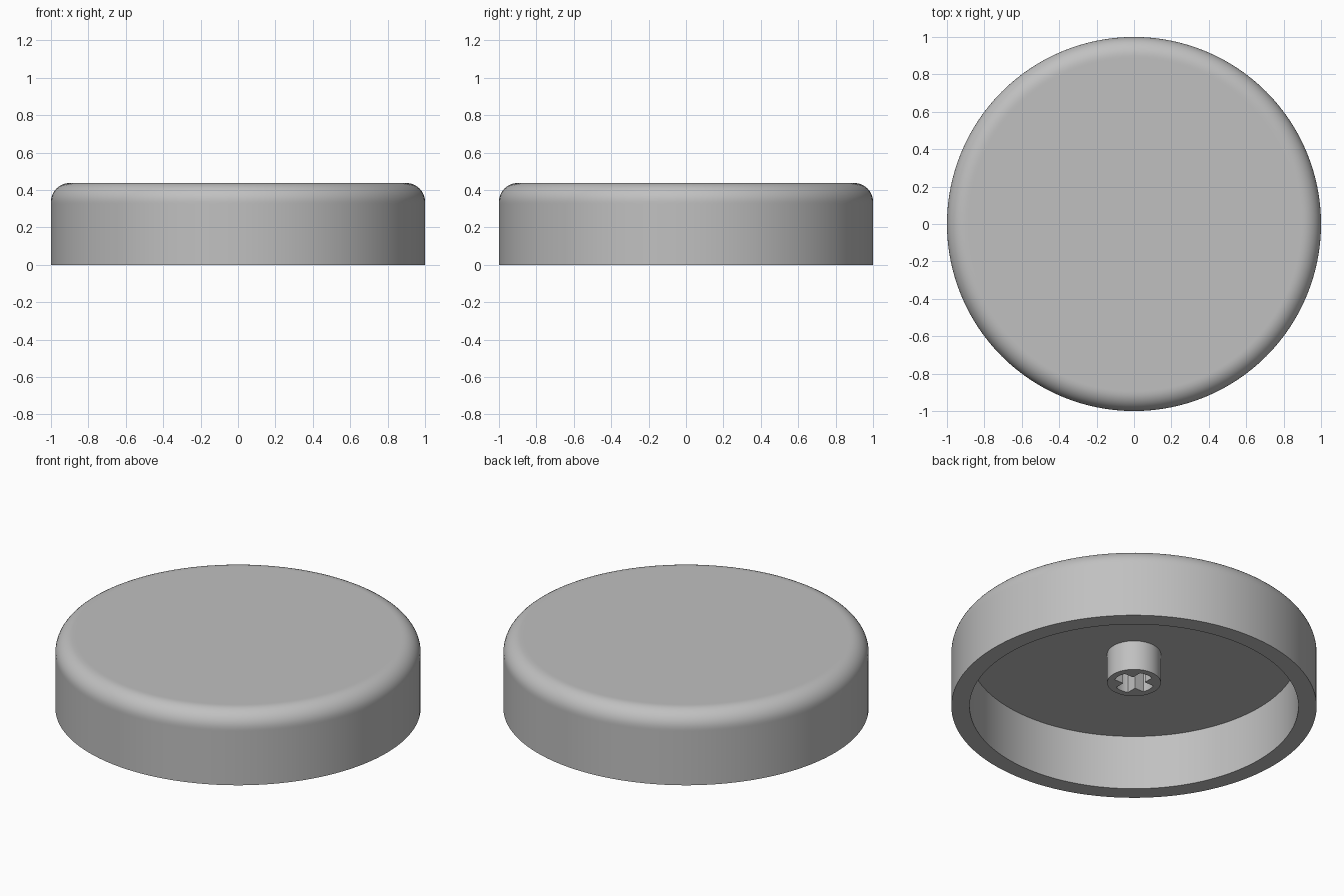
import bpy, bmesh, math
from math import cos, sin, pi

cube = bpy.data.objects.get("Cube")
if cube:
    bpy.data.objects.remove(cube, do_unlink=True)

HEIGHT, RADIUS, BEVEL = 0.437, 1.0, 0.1
INNER, CEILING = 0.9, 0.33
POST_R, POST_Z = 0.147, 0.15
ARM_R = 0.11
ARM_W = ARM_R * sin(pi / 8)

grey = bpy.data.materials.new("light_grey")
grey.use_nodes = True
colour = (0.53, 0.53, 0.53, 1)
grey.diffuse_color = colour
grey.node_tree.nodes["Principled BSDF"].inputs["Base Color"].default_value = colour


def ring(bm, count, radius_at, z):
    """Loop of vertices whose radius may vary with the angle."""
    angles = [2 * pi * i / count for i in range(count)]
    return [bm.verts.new((radius_at(a) * cos(a), radius_at(a) * sin(a), z)) for a in angles]


def bridge(bm, a, b):
    n = len(a)
    for i in range(n):
        j = (i + 1) % n
        bm.faces.new((a[i], a[j], b[j], b[i]))


def finish(bm, name):
    bmesh.ops.recalc_face_normals(bm, faces=bm.faces)
    mesh = bpy.data.meshes.new(name)
    bm.to_mesh(mesh)
    bm.free()
    mesh.materials.append(grey)
    obj = bpy.data.objects.new(name, mesh)
    bpy.context.collection.objects.link(obj)
    bpy.ops.object.select_all(action="DESELECT")
    obj.select_set(True)
    bpy.context.view_layer.objects.active = obj
    bpy.ops.object.shade_smooth_by_angle(angle=math.radians(30))
    return obj


# Hollow disc: profile from the ceiling, round the rim and over the rounded edge
steps = 10
arc = [(RADIUS - BEVEL + BEVEL * cos(pi / 2 * i / steps),
        HEIGHT - BEVEL + BEVEL * sin(pi / 2 * i / steps)) for i in range(steps + 1)]
profile = [(INNER, CEILING), (INNER, 0), (RADIUS, 0),
           (RADIUS, HEIGHT - BEVEL - 0.01), *arc, (RADIUS - BEVEL - 0.01, HEIGHT)]
bm = bmesh.new()
rings = [ring(bm, 128, lambda a, r=r: r, z) for r, z in profile]
for lower, upper in zip(rings, rings[1:]):
    bridge(bm, lower, upper)
bm.faces.new(rings[0])
bm.faces.new(rings[-1])
finish(bm, "disc_shell")


# Central post with a cross-shaped socket
def cross_radius(a):
    narrow = min(abs(cos(a)), abs(sin(a)))
    return min(ARM_R, ARM_W / max(narrow, 0.001))


bm = bmesh.new()
shapes = [(lambda a: POST_R, CEILING), (lambda a: POST_R, POST_Z),
          (cross_radius, POST_Z), (cross_radius, CEILING)]
loops = [ring(bm, 96, shape, z) for shape, z in shapes]
for k in range(4):
    bridge(bm, loops[k], loops[(k + 1) % 4])
finish(bm, "axle_post")
